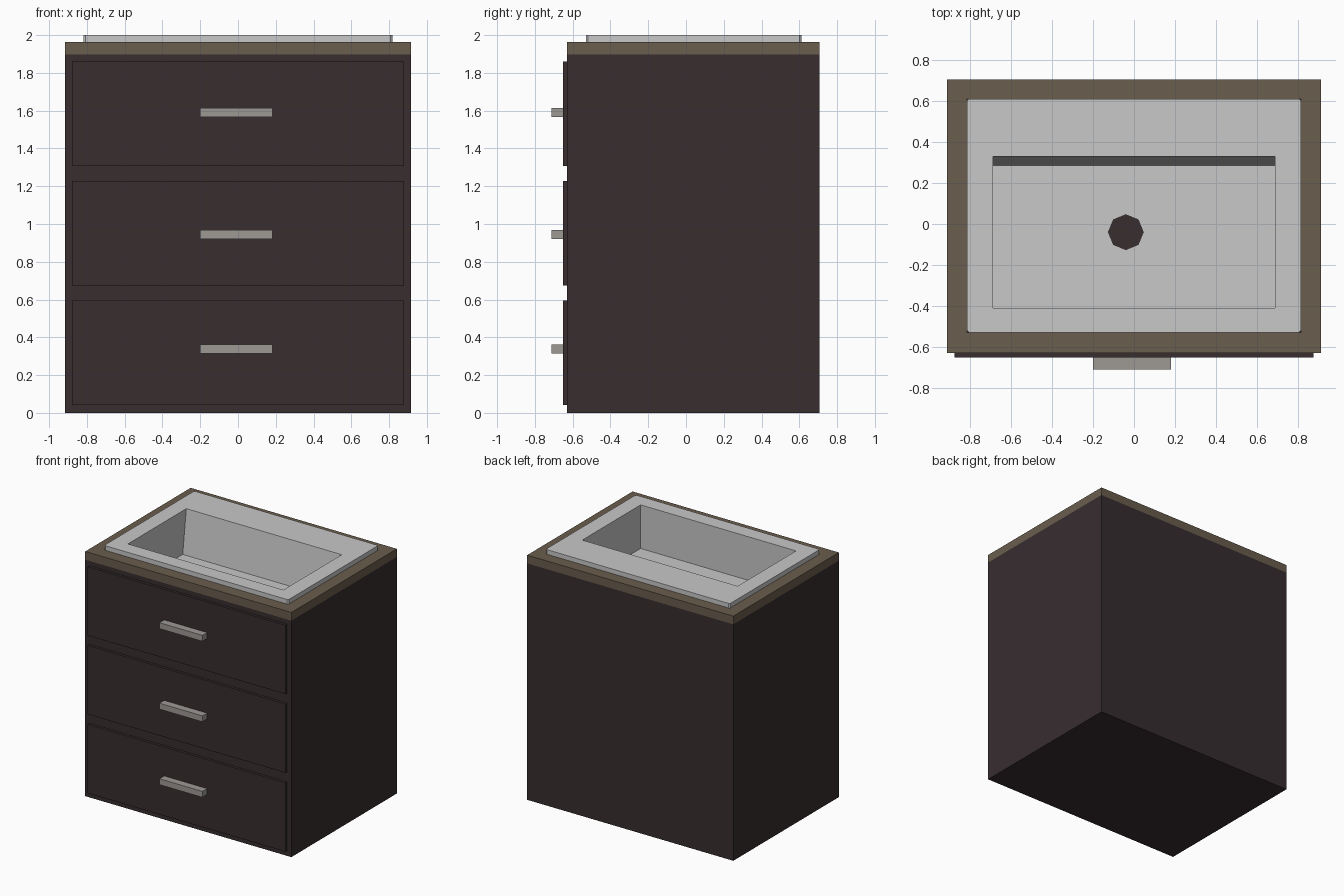
import bpy, bmesh, math
from mathutils import Matrix

if "Cube" in bpy.data.objects:
    bpy.data.objects.remove(bpy.data.objects["Cube"])


def material(name, rgb):
    m = bpy.data.materials.new(name)
    m.diffuse_color = (*rgb, 1)
    m.use_nodes = True
    m.node_tree.nodes["Principled BSDF"].inputs["Base Color"].default_value = m.diffuse_color
    return m


WOOD = material("dark brown wood", (0.038, 0.026, 0.028))
STONE = material("tan counter", (0.144, 0.109, 0.074))
CERAMIC = material("pale grey ceramic", (0.58, 0.58, 0.58))
METAL = material("grey metal", (0.34, 0.32, 0.30))


def finish(name, bm, mat):
    mesh = bpy.data.meshes.new(name)
    bm.to_mesh(mesh)
    bm.free()
    mesh.materials.append(mat)
    ob = bpy.data.objects.new(name, mesh)
    bpy.context.collection.objects.link(ob)
    return ob


def box(name, x0, x1, y0, y1, z0, z1, mat, open_top=False):
    bm = bmesh.new()
    bmesh.ops.create_cube(bm, size=1)
    for v in bm.verts:
        v.co = (x1 if v.co.x > 0 else x0, y1 if v.co.y > 0 else y0, z1 if v.co.z > 0 else z0)
    if open_top:
        bm.normal_update()
        top = [f for f in bm.faces if f.normal.z > 0.9]
        bmesh.ops.delete(bm, geom=top, context='FACES_ONLY')
    return finish(name, bm, mat)


def ring(x, y0, y1, z, c):
    """Counter-clockwise rectangle with corners cut by c."""
    return [(-x + c, y0, z), (x - c, y0, z), (x, y0 + c, z), (x, y1 - c, z),
            (x - c, y1, z), (-x + c, y1, z), (-x, y1 - c, z), (-x, y0 + c, z)]


def loft(name, rings, mat, cap=False, closed=False):
    bm = bmesh.new()
    loops = [[bm.verts.new(p) for p in r] for r in rings]
    if cap:
        bm.faces.new(loops[-1])
    if closed:
        loops.append(loops[0])
    for a, b in zip(loops, loops[1:]):
        for i in range(8):
            j = (i + 1) % 8
            bm.faces.new((a[i], a[j], b[j], b[i]))
    bmesh.ops.remove_doubles(bm, verts=bm.verts, dist=0.0005)
    return finish(name, bm, mat)


# Cabinet body
box("cabinet_body", -0.915, 0.915, -0.63, 0.707, 0, 1.897, WOOD, open_top=True)

# Drawer fronts and bar handles
for i, (z, hz) in enumerate([(0.042, 0.338), (0.675, 0.944), (1.307, 1.59)]):
    box(f"drawer_front_{i + 1}", -0.878, 0.878, -0.652, -0.628, z, z + 0.552, WOOD)
    box(f"drawer_handle_{i + 1}", -0.2, 0.182, -0.711, -0.65, hz - 0.024, hz + 0.024, METAL)

# Countertop frame with the sink opening
loft("countertop", [ring(0.915, -0.63, 0.707, 1.897, 0), ring(0.915, -0.63, 0.707, 1.963, 0),
                    ring(0.817, -0.53, 0.612, 1.963, 0), ring(0.817, -0.53, 0.612, 1.897, 0)],
     STONE, closed=True)

# Sink rim and basin, the back wall slopes forward
loft("sink", [ring(0.817, -0.53, 0.612, 1.9, 0.01), ring(0.817, -0.53, 0.612, 2.0, 0.01),
              ring(0.69, -0.41, 0.33, 2.0, 0), ring(0.69, -0.41, 0.285, 1.65, 0)],
     CERAMIC, cap=True)

# Eight-sided drain
bm = bmesh.new()
bmesh.ops.create_circle(bm, cap_ends=True, segments=8, radius=0.088,
                        matrix=Matrix.Translation((-0.04, -0.04, 1.654)))
finish("drain", bm, WOOD)
